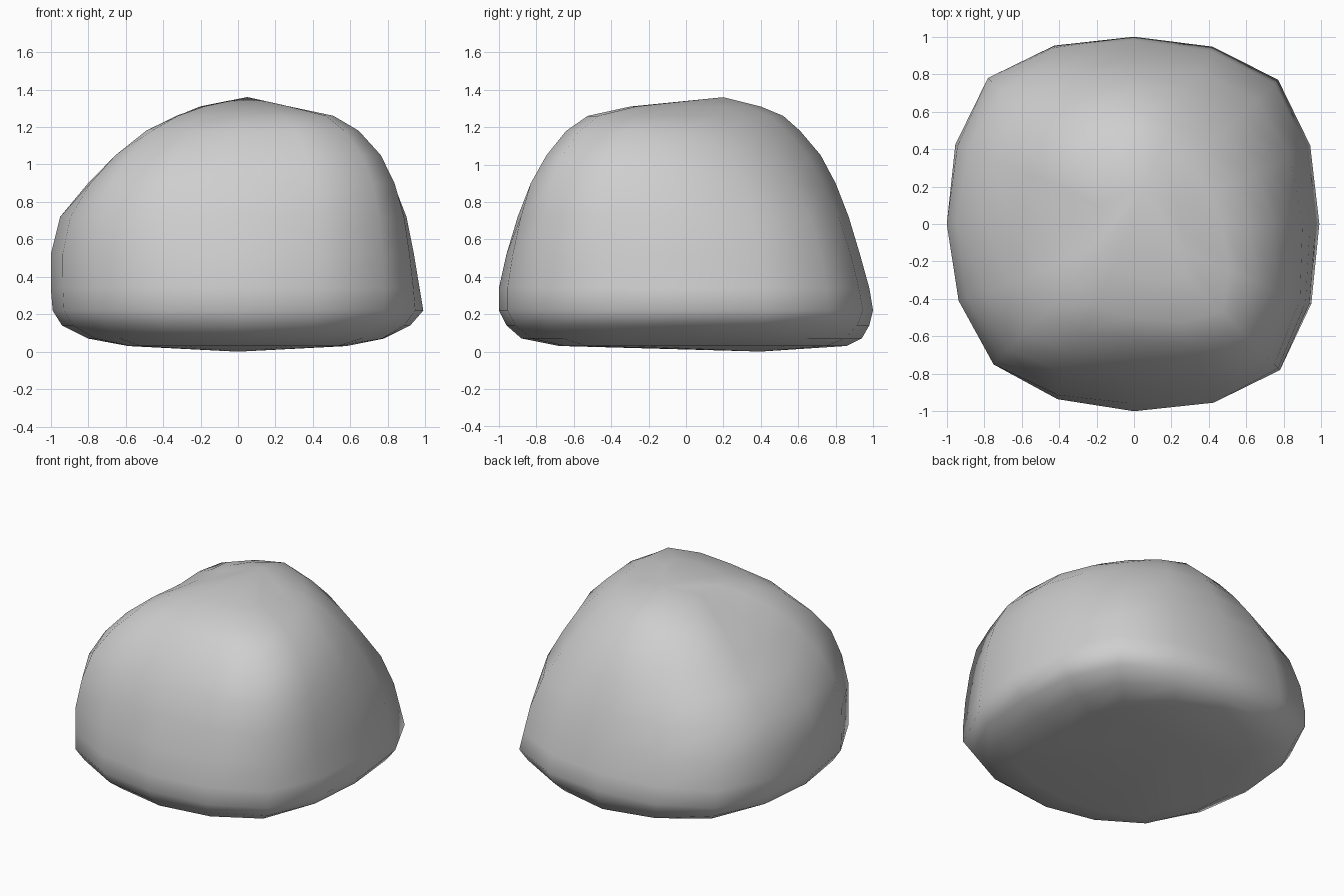
import bpy
import bmesh
from mathutils import Vector

default_cube = bpy.data.objects.get("Cube")
if default_cube:
    bpy.data.objects.remove(default_cube, do_unlink=True)

# Compass directions around the boulder: +x, then counter-clockwise
DIRECTIONS = [(1, 0), (1, 1), (0, 1), (-1, 1), (-1, 0), (-1, -1), (0, -1), (1, -1)]

# Horizontal slices: height, then the reach in each compass direction
SLICES = [
    (.03, (.56, .53, .86, .54, .56, .52, .68, .53)),
    (.07, (.78, .65, .94, .66, .80, .63, .88, .66)),
    (.14, (.92, .73, .98, .74, .94, .71, .96, .74)),
    (.22, (.99, .77, 1.0, .78, .99, .75, 1.0, .78)),
    (.34, (.97, .75, .98, .78, 1.0, .75, 1.0, .78)),
    (.52, (.94, .72, .93, .76, 1.0, .75, .96, .77)),
    (.72, (.90, .66, .87, .71, .95, .72, .90, .75)),
    (.90, (.83, .57, .80, .62, .80, .67, .83, .72)),
    (1.05, (.75, .49, .72, .52, .64, .58, .73, .66)),
    (1.18, (.62, .39, .61, .43, .46, .46, .62, .57)),
    (1.26, (.47, .31, .52, .31, .30, .32, .50, .47)),
    (1.31, (.24, .21, .40, .20, .18, .18, .28, .27)),
]


def slice_outline(height, reaches):
    """Closed outline through the compass points, with rounded midpoints."""
    points = [Vector((dx * r, dy * r, height))
              for (dx, dy), r in zip(DIRECTIONS, reaches)]
    count = len(points)
    outline = []
    for i, point in enumerate(points):
        before, after = points[i - 1], points[(i + 1) % count]
        beyond = points[(i + 2) % count]
        outline += [point, (9 * (point + after) - before - beyond) / 16]
    return outline


def bridge(bm, lower, upper):
    """Wall of quads between two neighbouring slices."""
    count = len(lower)
    for i in range(count):
        j = (i + 1) % count
        bm.faces.new((lower[i], lower[j], upper[j], upper[i]))


def close_end(bm, ring, tip):
    """Fan of triangles from a ring to one point."""
    centre = bm.verts.new(tip)
    for i, vert in enumerate(ring):
        bm.faces.new((vert, ring[(i + 1) % len(ring)], centre))


# Boulder body
bm = bmesh.new()
rings = [[bm.verts.new(p) for p in slice_outline(z, reaches)]
         for z, reaches in SLICES]
for lower, upper in zip(rings, rings[1:]):
    bridge(bm, lower, upper)
close_end(bm, rings[-1], (.05, .2, 1.36))
close_end(bm, rings[0], (0, .4, 0))
bmesh.ops.recalc_face_normals(bm, faces=bm.faces)
for face in bm.faces:
    face.smooth = True

mesh = bpy.data.meshes.new("boulder")
bm.to_mesh(mesh)
bm.free()
boulder = bpy.data.objects.new("boulder", mesh)
bpy.context.scene.collection.objects.link(boulder)

# Plain grey stone
stone = bpy.data.materials.new("grey_stone")
stone.use_nodes = True
colour = (.62, .62, .62, 1)
stone.diffuse_color = colour
shader = next(n for n in stone.node_tree.nodes if n.type == 'BSDF_PRINCIPLED')
shader.inputs["Base Color"].default_value = colour
mesh.materials.append(stone)
